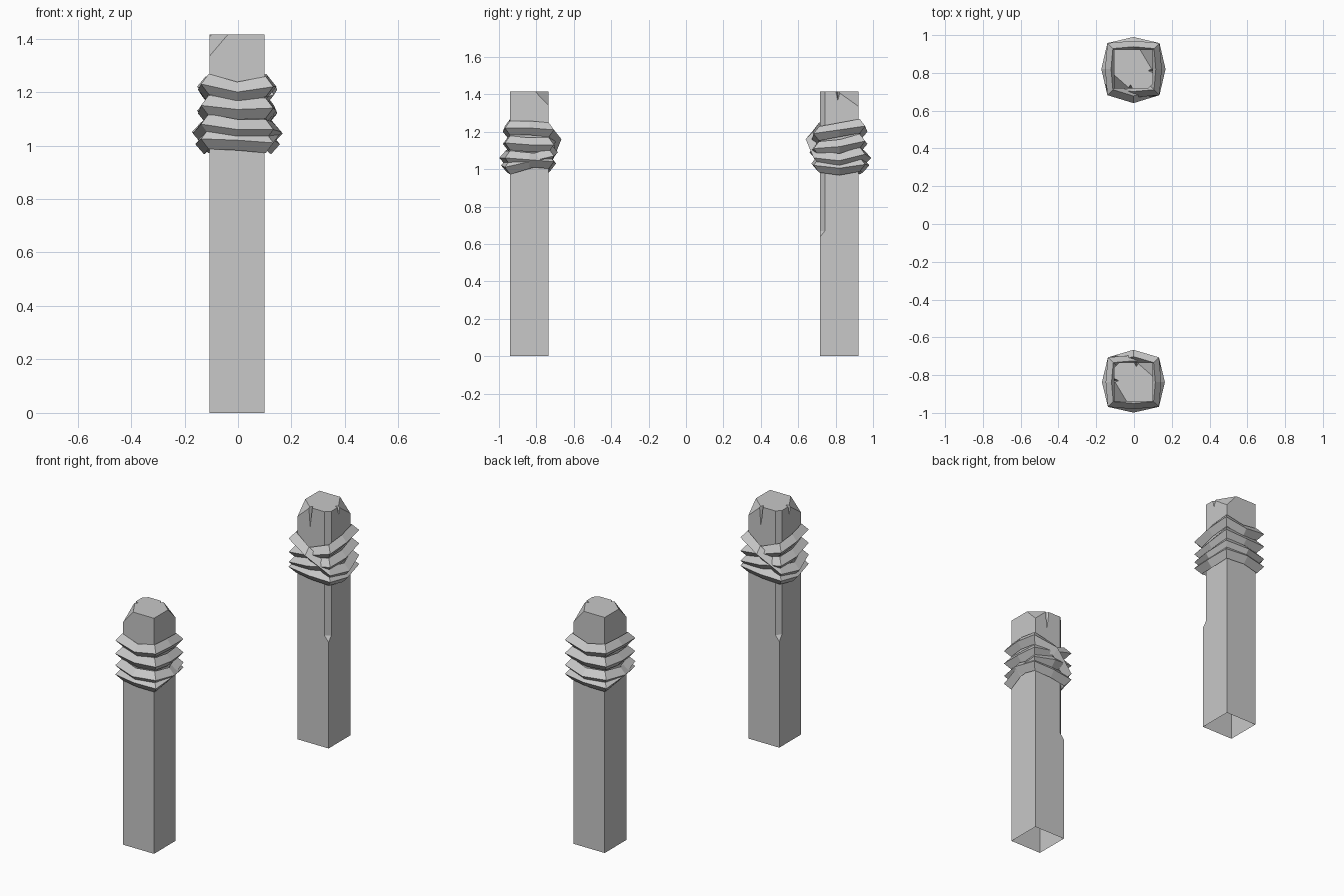
import bpy, bmesh, math
from mathutils import Vector

cube = bpy.data.objects.get("Cube")
if cube:
    bpy.data.objects.remove(cube, do_unlink=True)

grey = bpy.data.materials.new("plain_grey")
grey.use_nodes = True
grey.diffuse_color = (0.58, 0.58, 0.58, 1)
for node in grey.node_tree.nodes:
    if node.type == "BSDF_PRINCIPLED":
        node.inputs["Base Color"].default_value = grey.diffuse_color

HALF, TOP = 0.103, 1.415


def make_object(name, bm):
    bmesh.ops.recalc_face_normals(bm, faces=bm.faces[:])
    mesh = bpy.data.meshes.new(name)
    bm.to_mesh(mesh)
    bm.free()
    mesh.materials.append(grey)
    obj = bpy.data.objects.new(name, mesh)
    bpy.context.collection.objects.link(obj)
    return obj


def hull(name, points):
    bm = bmesh.new()
    for p in points:
        bm.verts.new(p)
    bmesh.ops.convex_hull(bm, input=bm.verts[:])
    obj = make_object(name, bm)
    obj.hide_render = True
    return obj


def chop(bm, a, b, c):
    """Slice off the corner beyond the plane through three points."""
    a, b, c = Vector(a), Vector(b), Vector(c)
    n = (b - a).cross(c - a).normalized()
    if n.dot(a) < n.dot(Vector((0, 0, 1))):
        n = -n
    bmesh.ops.bisect_plane(bm, geom=bm.verts[:] + bm.edges[:] + bm.faces[:],
                           plane_co=a, plane_no=n, clear_outer=True)
    bmesh.ops.holes_fill(bm, edges=[e for e in bm.edges if e.is_boundary])


def make_post(name):
    # Square timber with two broken top corners
    bm = bmesh.new()
    bmesh.ops.create_cube(bm, size=1)
    for v in bm.verts:
        v.co = (v.co.x * 2 * HALF, v.co.y * 2 * HALF, (v.co.z + 0.5) * TOP)
    chop(bm, (HALF, -0.01, TOP), (0.035, HALF, TOP), (HALF, HALF, 1.335))
    chop(bm, (-HALF, -0.03, TOP), (-0.02, -HALF, TOP), (-HALF, -HALF, 1.34))
    post = make_object(name, bm)

    # Long split on one edge and two wedge-shaped cracks at the top
    split = [(x, y, z) for z in (0.67, 1.5)
             for x, y in ((0.06, -0.12), (0.12, -0.06), (0.12, -0.12))]
    cutters = [
        hull("split_cutter", split + [(0.104, -0.104, 0.635)]),
        hull("front_crack_cutter", [(-0.04, -0.12, 1.43), (0.005, -0.12, 1.43),
                                    (-0.015, -0.08, 1.43), (-0.02, -0.106, 1.28)]),
        hull("side_crack_cutter", [(0.12, -0.03, 1.43), (0.12, 0.015, 1.43),
                                   (0.07, -0.008, 1.43), (0.106, -0.008, 1.36)]),
    ]
    bpy.context.view_layer.objects.active = post
    for cutter in cutters:
        mod = post.modifiers.new("cut", "BOOLEAN")
        mod.operation, mod.solver, mod.object = "DIFFERENCE", "EXACT", cutter
        bpy.ops.object.modifier_apply(modifier=mod.name)
    for cutter in cutters:
        bpy.data.objects.remove(cutter, do_unlink=True)

    # The timber is open underneath
    bm = bmesh.new()
    bm.from_mesh(post.data)
    base = [f for f in bm.faces if f.normal.z < -0.9 and f.calc_center_median().z < 0.01]
    bmesh.ops.delete(bm, geom=base, context="FACES")
    bm.to_mesh(post.data)
    bm.free()
    return post


# Each turn: bulge at the face middles, bulge at the crossing, then heights
# from the split corner counter-clockwise round to the crossing face
TURNS = [
    (0.15, 0.18, (1.19, 1.21, 1.23, 1.20, 1.22, 1.22, 1.21, 1.16)),
    (0.17, 0.15, (1.06, 1.045, 1.08, 1.06, 1.06, 1.05, 1.04, 1.03)),
    (0.16, 0.16, (1.02, 1.005, 1.025, 1.02, 1.01, 1.04, 1.07, 1.09)),
    (0.15, 0.15, (1.11, 1.12, 1.15, 1.135, 1.14, 1.13, 1.13, 1.15)),
]


def make_binding(name):
    # One closed strand with a diamond section wound round the post
    bm = bmesh.new()
    rings = []
    for bulge, crossing, heights in TURNS:
        for i, z in enumerate(heights):
            angle = math.radians(45 * (i - 1))
            r = 0.195 if i % 2 == 0 else (crossing if i == 7 else bulge)
            x, y = r * math.cos(angle), r * math.sin(angle)
            section = ((1, 0), (0.79, 0.038), (0.66, 0), (0.79, -0.038))
            rings.append([bm.verts.new((x * k, y * k, z + dz)) for k, dz in section])
    for a, b in zip(rings, rings[1:] + rings[:1]):
        for j in range(4):
            k = (j + 1) % 4
            bm.faces.new((a[j], b[j], b[k], a[k]))
    return make_object(name, bm)


for side, y, turn in (("back", 0.82, 0), ("front", -0.837, math.pi)):
    post = make_post(side + "_post")
    binding = make_binding(side + "_rope_binding")
    for part in (post, binding):
        part.location = (-0.003, y, 0)
        part.rotation_euler.z = turn
    if side == "front":
        binding.scale = (0.98, 0.95, 1)
